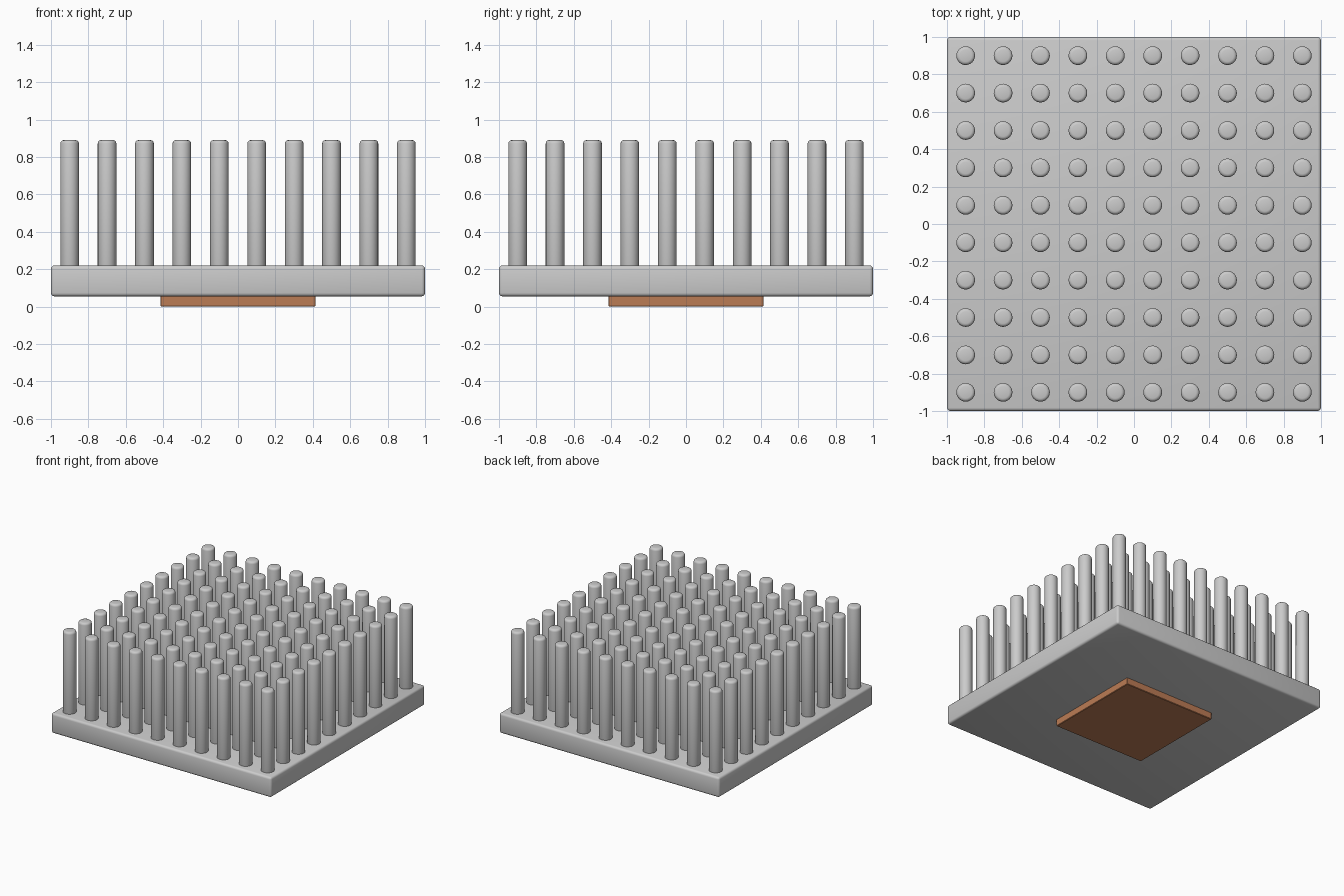
import bpy

if "Cube" in bpy.data.objects:
    bpy.data.objects.remove(bpy.data.objects["Cube"])


def finish(obj, name, bevel, segments):
    obj.name = name
    bpy.ops.object.transform_apply(location=False, rotation=False, scale=True)
    mod = obj.modifiers.new("Bevel", 'BEVEL')
    mod.width = bevel
    mod.segments = segments
    mod.limit_method = 'ANGLE'
    bpy.ops.object.modifier_apply(modifier=mod.name)
    bpy.ops.object.shade_smooth_by_angle(angle=0.61)
    return obj


def box(name, size, z0, z1, bevel, segments):
    bpy.ops.mesh.primitive_cube_add(size=1, location=(0, 0, (z0 + z1) / 2))
    obj = bpy.context.object
    obj.scale = (size, size, z1 - z0)
    return finish(obj, name, bevel, segments)


# Base plate
box("base_plate", 2.0, 0.055, 0.22, 0.018, 3)

# Copper contact pad under the base
pad = box("contact_pad", 0.83, 0.0, 0.065, 0.004, 1)
copper = bpy.data.materials.new("copper")
copper.diffuse_color = (0.50, 0.20, 0.09, 1)
copper.use_nodes = True
copper.node_tree.nodes["Principled BSDF"].inputs["Base Color"].default_value = copper.diffuse_color
pad.data.materials.append(copper)

# Cooling pins: one rounded pin repeated in a 10 x 10 grid
COUNT, PITCH, BOTTOM, TOP = 10, 0.2, 0.20, 0.89
start = -PITCH * (COUNT - 1) / 2
bpy.ops.mesh.primitive_cylinder_add(vertices=24, radius=0.05, depth=TOP - BOTTOM,
                                    location=(start, start, (TOP + BOTTOM) / 2))
pins = finish(bpy.context.object, "cooling_pins", 0.018, 3)
for axis in range(2):
    arr = pins.modifiers.new("Grid", 'ARRAY')
    arr.count = COUNT
    arr.use_relative_offset = False
    arr.use_constant_offset = True
    arr.constant_offset_displace = [PITCH if i == axis else 0 for i in range(3)]
